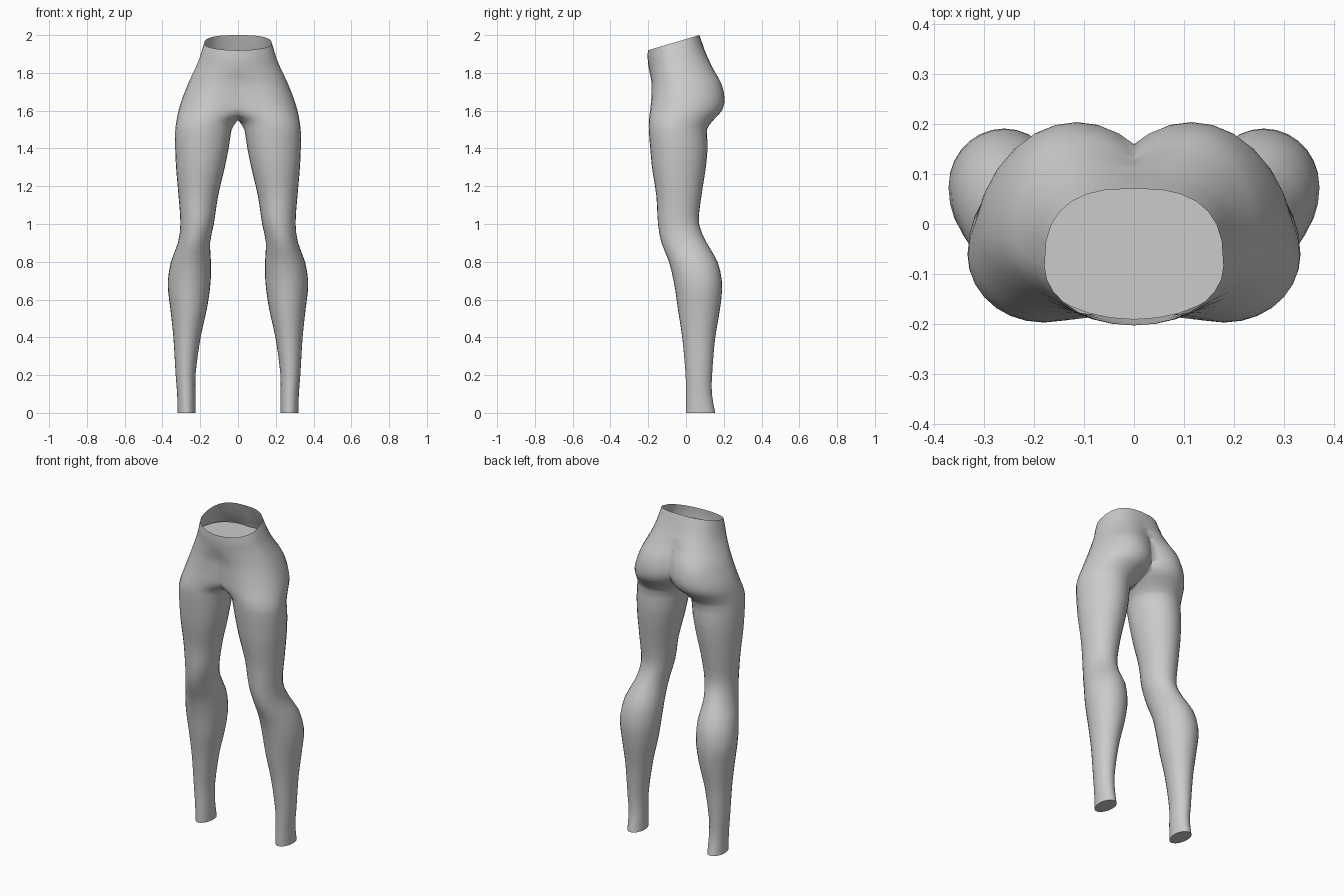
import bpy, bmesh, math

if "Cube" in bpy.data.objects:
    bpy.data.objects.remove(bpy.data.objects["Cube"])

SIDES = 28

# Leg sections: height, outer x, inner x, front y, back y
LEG = [
    (0.00, .320, .225, .000, .155), (0.10, .322, .225, .000, .137),
    (0.20, .330, .225, -.002, .138), (0.40, .342, .198, -.020, .155),
    (0.55, .358, .165, -.043, .180), (0.68, .372, .146, -.062, .191),
    (0.80, .355, .143, -.090, .167), (0.90, .318, .148, -.130, .110),
    (1.00, .305, .128, -.148, .069), (1.15, .315, .105, -.157, .082),
    (1.30, .328, .070, -.180, .105), (1.42, .333, .046, -.191, .115),
    (1.50, .332, .034, -.197, .111),
]
# Hip sections: height, outer x, inner x front/back, crest x front/back, front y, back y
HIP = [
    (1.55, .325, .000, .000, .170, .160, -.196, .145),
    (1.60, .315, -.15, -.050, .145, .130, -.190, .190),
    (1.66, .297, -.24, -.075, .110, .115, -.184, .204),
    (1.74, .266, -.24, -.090, .070, .110, -.182, .188),
    (1.82, .236, -.23, -.130, .030, .085, -.190, .145),
    (1.90, .209, -.21, -.180, .000, .040, -.199, .107),
    (1.96, .192, -.192, -.190, .000, .005, -.203, .085),
    (2.00, .179, -.179, -.179, .000, .000, -.202, .071),
]
ROWS = [(z, xo, xi, xi, (xo + xi) / 2, (xo + xi) / 2, yf, yb)
        for z, xo, xi, yf, yb in LEG] + HIP


def section(z):
    """Smoothly interpolated section at a height."""
    n = len(ROWS)
    i = max(k for k in range(n - 1) if ROWS[k][0] <= z + 1e-9)
    a, b = ROWS[i], ROWS[i + 1]
    p, q = ROWS[max(i - 1, 0)], ROWS[min(i + 2, n - 1)]
    h = b[0] - a[0]
    t = (z - a[0]) / h
    out = []
    for j in range(1, 8):
        ma = (b[j] - p[j]) / (b[0] - p[0]) * h
        mb = (q[j] - a[j]) / (q[0] - a[0]) * h
        out.append((2*t**3 - 3*t**2 + 1) * a[j] + (t**3 - 2*t**2 + t) * ma
                   + (3*t**2 - 2*t**3) * b[j] + (t**3 - t**2) * mb)
    return out


def ramp(v, lo, hi):
    t = min(max((v - lo) / (hi - lo), 0), 1)
    return t * t * (3 - 2 * t)


def ring(z):
    """Points round one leg; hips reach past the centre plane and are cut there."""
    xo, xif, xib, cf, cb, yf, yb = section(z)
    yc = yf + (yb - yf) * (0.54 - 0.11 * ramp(z, 0.8, 1.5))
    tilt = 0.295 * ramp(z, 1.72, 2.0)
    square = 1 - 0.25 * ramp(z, 1.8, 2.0)      # squarer back at the waist
    pts = []
    for k in range(SIDES):
        a = 2 * math.pi * k / SIDES
        c, s = math.cos(a), math.sin(a)
        back = s > 0
        if back:
            c = math.copysign(abs(c) ** square, c)
            s = abs(s) ** square
        mid, inner = (cb, xib) if back else (cf, xif)
        x = mid + c * ((xo - mid) if c > 0 else (mid - inner))
        y = yc + s * ((yb - yc) if back else (yc - yf))
        pts.append((x, y, z - tilt * (yb - y)))
    return pts


def mirrored(name, bm, mat):
    """Cut the half at the centre plane, mirror it and smooth it."""
    bmesh.ops.recalc_face_normals(bm, faces=bm.faces)
    bmesh.ops.bisect_plane(bm, geom=bm.verts[:] + bm.edges[:] + bm.faces[:], dist=1e-5,
                           plane_co=(0, 0, 0), plane_no=(1, 0, 0), clear_inner=True)
    me = bpy.data.meshes.new(name)
    bm.to_mesh(me)
    bm.free()
    me.materials.append(mat)
    ob = bpy.data.objects.new(name, me)
    bpy.context.collection.objects.link(ob)
    bpy.ops.object.select_all(action='DESELECT')
    ob.select_set(True)
    bpy.context.view_layer.objects.active = ob
    bpy.ops.object.shade_smooth_by_angle(angle=math.radians(55))
    mod = ob.modifiers.new("mirror", 'MIRROR')
    mod.use_clip = True
    mod.merge_threshold = 0.0005
    return ob


grey = bpy.data.materials.new("grey fabric")
grey.diffuse_color = (0.6, 0.6, 0.6, 1)
grey.use_nodes = True
grey.node_tree.nodes["Principled BSDF"].inputs["Base Color"].default_value = grey.diffuse_color

# Leggings: one leg and half the hips lofted from the ankle to the waist
heights = [i * 0.05 for i in range(30)] + [1.5 + i * 0.02 for i in range(26)]
bm = bmesh.new()
loops = [[bm.verts.new(p) for p in ring(min(z, 2.0))] for z in heights]
for lo, hi in zip(loops, loops[1:]):
    for k in range(SIDES):
        m = (k + 1) % SIDES
        bm.faces.new((lo[k], lo[m], hi[m], hi[k]))
bm.faces.new(loops[0][::-1])                   # closed ankle
mirrored("leggings", bm, grey)

# Inner floor closing the inside of the waist
bm = bmesh.new()
bm.faces.new([bm.verts.new((x * 0.97, -0.06 + (y + 0.06) * 0.95, 1.86))
              for x, y, z in ring(1.89)])
bmesh.ops.recalc_face_normals(bm, faces=bm.faces)
for f in bm.faces:
    if f.normal.z < 0:
        f.normal_flip()
mirrored("waist_floor", bm, grey)
